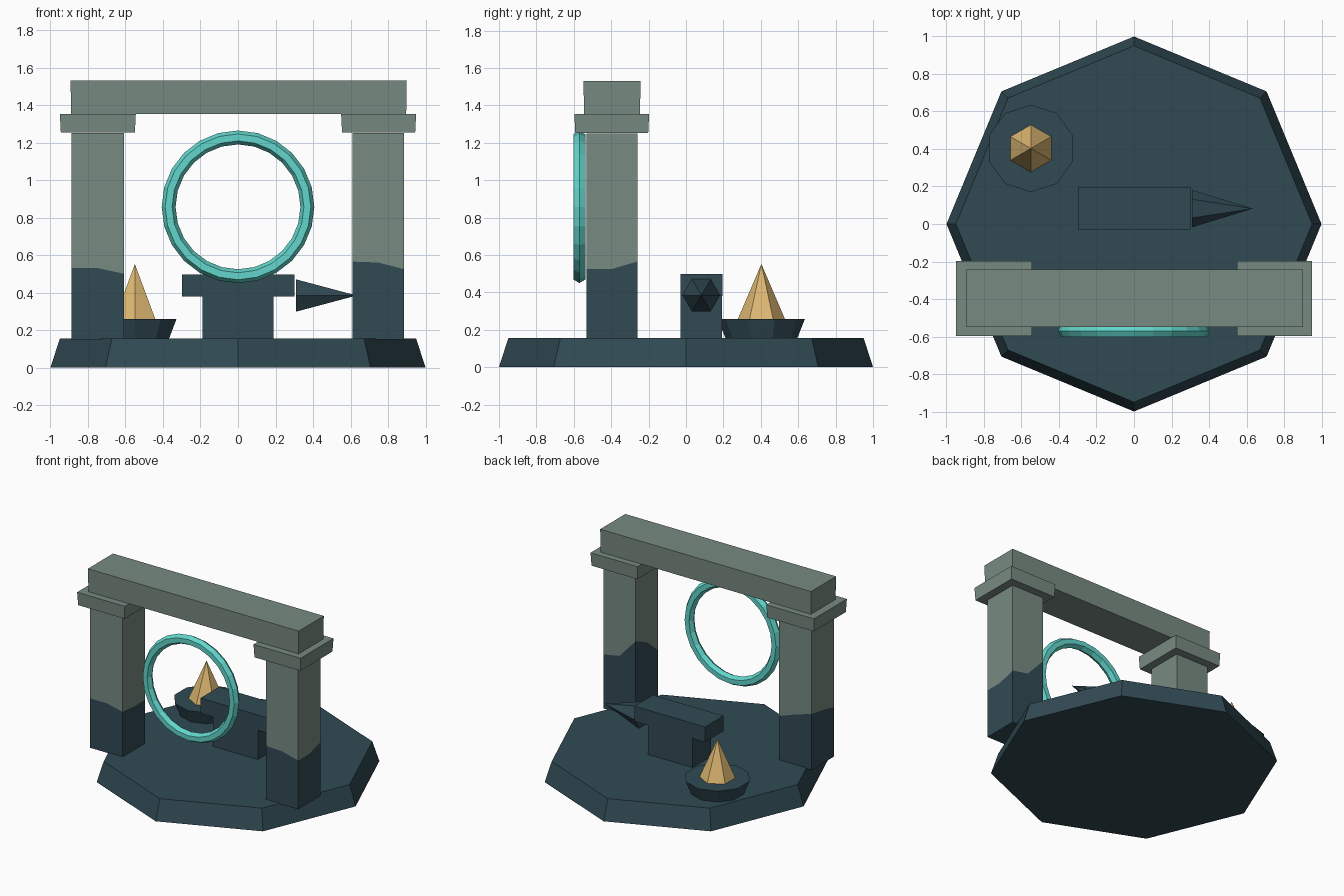
import bpy, bmesh, math

if "Cube" in bpy.data.objects:
    bpy.data.objects.remove(bpy.data.objects["Cube"])


def material(name, rgb):
    m = bpy.data.materials.new(name)
    lin = [((c / 255 + 0.055) / 1.055) ** 2.4 for c in rgb]
    m.diffuse_color = (*lin, 1)
    m.use_nodes = True
    m.node_tree.nodes["Principled BSDF"].inputs["Base Color"].default_value = m.diffuse_color
    return m


DARK = material("dark_slate", (49, 74, 84))
STONE = material("pale_stone", (120, 138, 130))
TEAL = material("glowing_teal", (98, 214, 204))
GOLD = material("warm_gold", (222, 184, 114))


def make(name, verts, faces, mats, location=(0, 0, 0)):
    mesh = bpy.data.meshes.new(name)
    mesh.from_pydata(verts, [], faces)
    bm = bmesh.new()
    bm.from_mesh(mesh)
    bmesh.ops.recalc_face_normals(bm, faces=bm.faces)
    bm.to_mesh(mesh)
    bm.free()
    for m in mats:
        mesh.materials.append(m)
    ob = bpy.data.objects.new(name, mesh)
    ob.location = location
    bpy.context.collection.objects.link(ob)
    return ob


def loft(name, rings, mats, location=(0, 0, 0)):
    """Stack closed rings with equal point counts and cap both ends."""
    n = len(rings[0])
    verts = [p for r in rings for p in r]
    faces = [(k * n + i, k * n + (i + 1) % n, (k + 1) * n + (i + 1) % n, (k + 1) * n + i)
             for k in range(len(rings) - 1) for i in range(n)]
    faces += [tuple(range(n)), tuple(range(len(verts) - n, len(verts)))]
    return make(name, verts, faces, mats, location)


def circle(n, r, z):
    a = [math.pi / 2 + math.tau * i / n for i in range(n)]
    return [(r * math.cos(t), r * math.sin(t), z) for t in a]


def frustum(name, n, r0, r1, h, mat, location):
    return loft(name, [circle(n, r0, 0), circle(n, r1, h)], [mat], location)


def pyramid(name, n, r, h, mat, location):
    faces = [(i, (i + 1) % n, n) for i in range(n)] + [tuple(range(n))]
    return make(name, circle(n, r, 0) + [(0, 0, h)], faces, [mat], location)


def box(name, x, y, z, mat, inset=0.0):
    """Box whose bottom is drawn in by inset."""
    def rect(d, h):
        return [(x[0] + d, y[0] + d, h), (x[1] - d, y[0] + d, h),
                (x[1] - d, y[1] - d, h), (x[0] + d, y[1] - d, h)]
    return loft(name, [rect(inset, z[0]), rect(0, z[1])], [mat])


# Octagonal plinth
frustum("plinth", 8, 1.0, 0.95, 0.155, DARK, (0, 0, 0))


# Pillars with an uneven dark tide line; heights go round from the front left corner
def pillar(name, x0, x1, heights):
    y0, y1 = -0.533, -0.26
    xm, ym = (x0 + x1) / 2, (y0 + y1) / 2
    plan = [(x0, y0), (xm, y0), (x1, y0), (x1, ym), (x1, y1), (xm, y1), (x0, y1), (x0, ym)]
    rings = [[(x, y, 0.15) for x, y in plan],
             [(x, y, h) for (x, y), h in zip(plan, heights)],
             [(x, y, 1.25) for x, y in plan]]
    ob = loft(name, rings, [DARK, STONE])
    for p in ob.data.polygons:
        top = max(ob.data.vertices[v].co.z for v in p.vertices)
        p.material_index = 1 if top > 1.2 else 0


pillar("left_pillar", -0.887, -0.607, [.53, .53, .50, .49, .49, .54, .58, .56])
pillar("right_pillar", 0.61, 0.885, [.565, .56, .525, .525, .565, .59, .74, .68])

# Capitals and lintel
for side, x in (("left", (-0.95, -0.545)), ("right", (0.55, 0.95))):
    box(side + "_capital", x, (-0.597, -0.197), (1.253, 1.353), STONE, 0.005)
box("lintel", (-0.893, 0.9), (-0.548, -0.243), (1.353, 1.53), STONE, 0.003)

# Portal ring
bpy.ops.mesh.primitive_torus_add(major_segments=24, minor_segments=6,
                                 major_radius=0.37, minor_radius=0.037,
                                 location=(0, -0.57, 0.857), rotation=(math.pi / 2, 0, 0))
ring = bpy.context.object
ring.name = "portal_ring"
ring.data.materials.append(TEAL)

# Anvil: foot, slab and horn
box("anvil_foot", (-0.19, 0.19), (-0.03, 0.192), (0.15, 0.385), DARK)
box("anvil_slab", (-0.298, 0.302), (-0.03, 0.195), (0.38, 0.497), DARK)
horn = pyramid("anvil_horn", 6, 0.1, 0.325, DARK, (0.308, 0.082, 0.384))
horn.rotation_euler = (0, math.pi / 2, 0)

# Brazier bowl and flame
frustum("brazier_bowl", 10, 0.19, 0.233, 0.108, DARK, (-0.55, 0.403, 0.15))
pyramid("flame", 6, 0.127, 0.297, GOLD, (-0.55, 0.403, 0.255))
